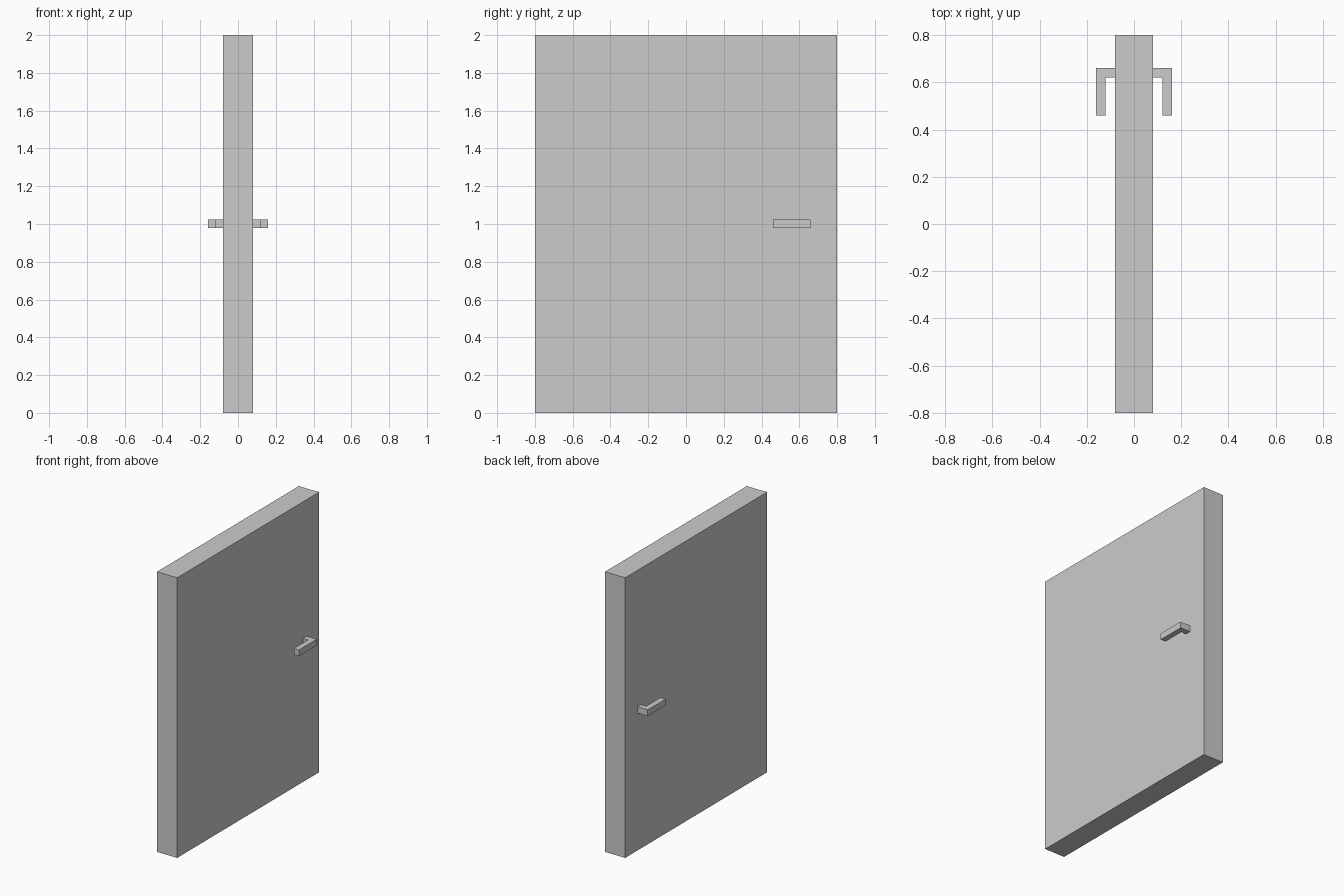
import bpy
import bmesh

cube = bpy.data.objects.get("Cube")
if cube:
    bpy.data.objects.remove(cube, do_unlink=True)

# Single plain grey for the whole door
GREY = (0.6, 0.6, 0.6, 1.0)
grey = bpy.data.materials.new("plain grey")
grey.use_nodes = True
grey.diffuse_color = GREY
grey.node_tree.nodes["Principled BSDF"].inputs["Base Color"].default_value = GREY


def prism(name, outline, bottom, top):
    """Extrude a plan outline (x, y) from bottom to top."""
    bm = bmesh.new()
    face = bm.faces.new([bm.verts.new((x, y, bottom)) for x, y in outline])
    grown = bmesh.ops.extrude_face_region(bm, geom=[face])["geom"]
    verts = [g for g in grown if isinstance(g, bmesh.types.BMVert)]
    bmesh.ops.translate(bm, verts=verts, vec=(0, 0, top - bottom))
    bmesh.ops.recalc_face_normals(bm, faces=bm.faces)
    mesh = bpy.data.meshes.new(name)
    bm.to_mesh(mesh)
    bm.free()
    mesh.materials.append(grey)
    obj = bpy.data.objects.new(name, mesh)
    bpy.context.collection.objects.link(obj)
    return obj


# Door slab
T, W = 0.08, 0.8
prism("door_panel", [(-T, -W), (T, -W), (T, W), (-T, W)], 0, 2)

# L-shaped lever handles, one on each face
lever = [(T, 0.66), (0.16, 0.66), (0.16, 0.46),
         (0.12, 0.46), (0.12, 0.62), (T, 0.62)]
for name, side in (("left_handle", 1), ("right_handle", -1)):
    prism(name, [(side * x, y) for x, y in lever], 0.98, 1.025)
